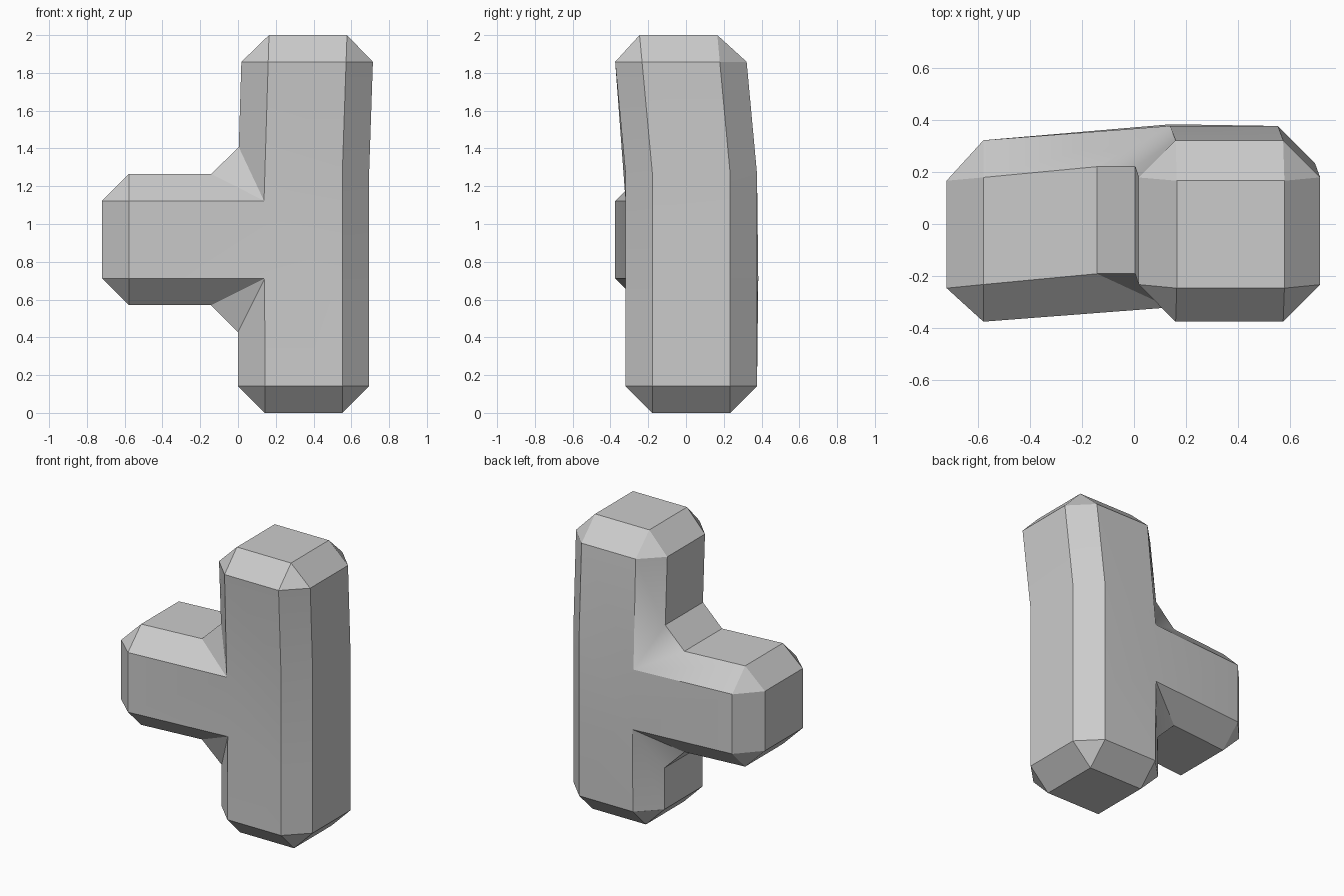
import bpy, bmesh, math
from mathutils import Vector

if "Cube" in bpy.data.objects:
    bpy.data.objects.remove(bpy.data.objects["Cube"])

bm = bmesh.new()

# Junction block: x 0..0.694, y -0.32..0.375, z 0.57..1.265
lo, hi = Vector((0.0, -0.32, 0.57)), Vector((0.694, 0.376, 1.265))
bmesh.ops.create_cube(bm, size=1)
for v in bm.verts:
    v.co = Vector(hi[i] if v.co[i] > 0 else lo[i] for i in range(3))
bm.normal_update()


def branch(direction, move):
    """Pull the junction face pointing along direction out by move."""
    bm.normal_update()
    face = max(bm.faces, key=lambda f: f.normal.dot(Vector(direction)))
    new = bmesh.ops.extrude_discrete_faces(bm, faces=[face])["faces"][0]
    bmesh.ops.translate(bm, verts=list(new.verts), vec=Vector(move))
    return new


# Straight lower leg, forward-leaning upper leg, forward-swept side arm
branch((-1, 0, 0), (-0.719, -0.068, 0))
branch((0, 0, -1), (0, 0, -0.57))
top = branch((0, 0, 1), (0.022, -0.068, 0.735))
for v in top.verts:
    if v.co.x > 0.4:
        v.co.x += 0.003

# Single-segment chamfer on every sharp edge, including the inner corners
bmesh.ops.recalc_face_normals(bm, faces=list(bm.faces))
bm.normal_update()
sharp = [e for e in bm.edges if e.calc_face_angle(0) > math.radians(30)]
bmesh.ops.bevel(bm, geom=sharp, offset=0.142, offset_type='OFFSET', segments=1,
                profile=0.5, affect='EDGES', clamp_overlap=False, loop_slide=True)
bmesh.ops.recalc_face_normals(bm, faces=list(bm.faces))

mesh = bpy.data.meshes.new("tee_block")
bm.to_mesh(mesh)
bm.free()
obj = bpy.data.objects.new("tee_block", mesh)
bpy.context.collection.objects.link(obj)
bpy.context.view_layer.objects.active = obj
obj.select_set(True)
bpy.ops.object.shade_smooth_by_angle(angle=math.radians(30))
